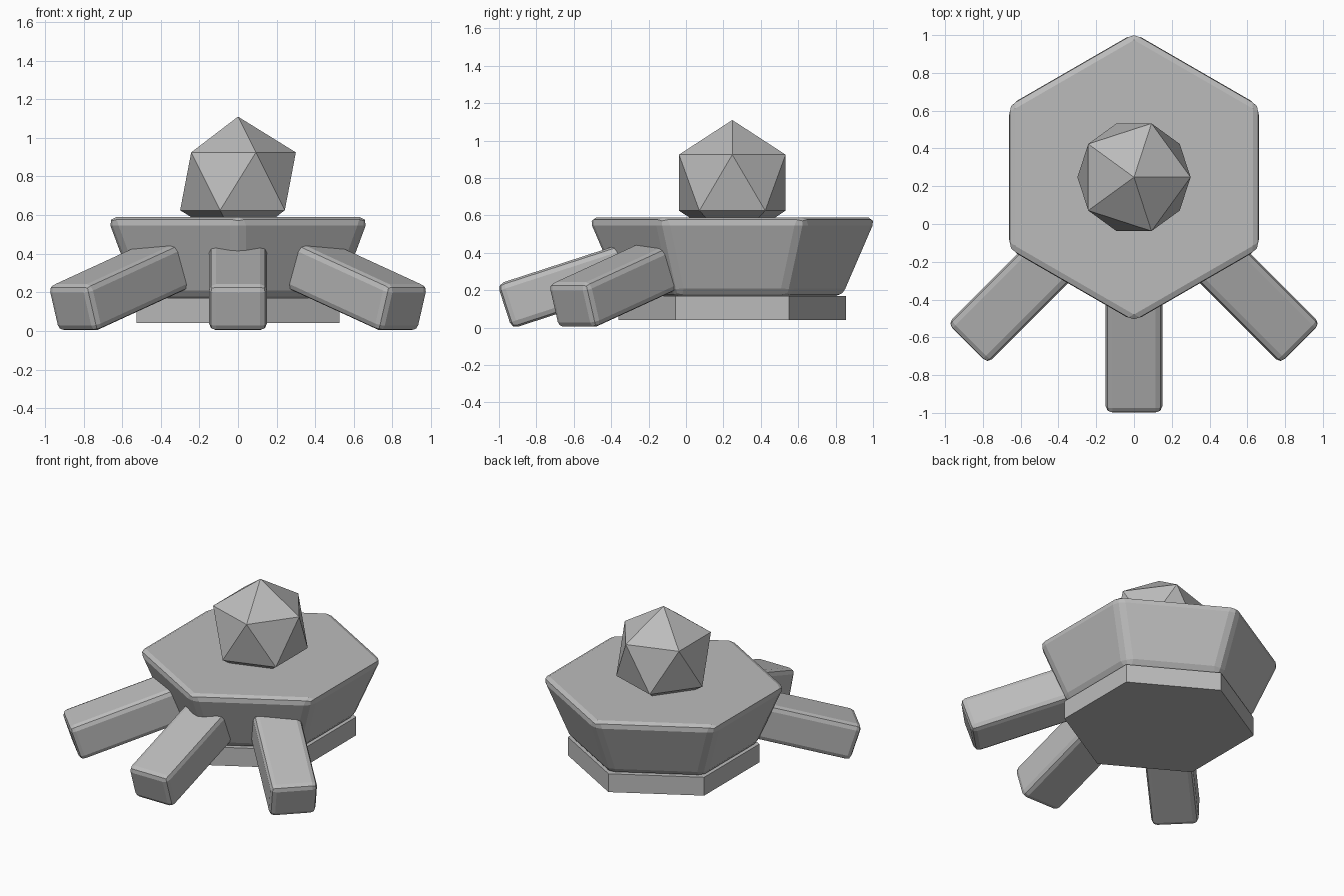
import bpy
import bmesh
from math import pi, sin, cos, radians
from mathutils import Matrix, Vector

if "Cube" in bpy.data.objects:
    bpy.data.objects.remove(bpy.data.objects["Cube"], do_unlink=True)

CENTRE_Y = 0.2475

grey = bpy.data.materials.new("stone_grey")
grey.use_nodes = True
colour = (0.5, 0.5, 0.5, 1.0)
grey.diffuse_color = colour
grey.node_tree.nodes["Principled BSDF"].inputs["Base Color"].default_value = colour


def finish(name, bm, bevel=0.0):
    """Turn a bmesh into a flat-shaded object, optionally with bevelled edges."""
    bmesh.ops.recalc_face_normals(bm, faces=bm.faces)
    mesh = bpy.data.meshes.new(name)
    bm.to_mesh(mesh)
    bm.free()
    mesh.materials.append(grey)
    obj = bpy.data.objects.new(name, mesh)
    bpy.context.scene.collection.objects.link(obj)
    if bevel:
        mod = obj.modifiers.new("soft_edges", 'BEVEL')
        mod.width = bevel
        mod.segments = 2
        mod.limit_method = 'NONE'
    return obj


def hexagon_prism(name, z_low, r_low, z_high, r_high, bevel=0.0):
    """Six-sided prism with a corner pointing to the front and back."""
    bm = bmesh.new()
    rings = []
    for z, r in ((z_low, r_low), (z_high, r_high)):
        angles = [pi / 2 + i * pi / 3 for i in range(6)]
        rings.append([bm.verts.new((r * cos(a), CENTRE_Y + r * sin(a), z)) for a in angles])
    low, high = rings
    bm.faces.new(low)
    bm.faces.new(high)
    for i in range(6):
        j = (i + 1) % 6
        bm.faces.new((low[i], low[j], high[j], high[i]))
    return finish(name, bm, bevel)


def leg(name, turn):
    """Bevelled box sloping down and outwards from the body."""
    length, width, height = 0.8, 0.30, 0.25
    bm = bmesh.new()
    bmesh.ops.create_cube(bm, size=1.0)
    # put the outer top edge at the origin, then tilt and swing into place
    place = (Matrix.Translation((0, CENTRE_Y, 0))
             @ Matrix.Rotation(turn, 4, 'Z')
             @ Matrix.Translation((0, -1.256, 0.232))
             @ Matrix.Rotation(radians(-18), 4, 'X').inverted()
             @ Matrix.Translation((0, length / 2, -height / 2))
             @ Matrix.Diagonal((width, length, height, 1)))
    bmesh.ops.transform(bm, matrix=place, verts=bm.verts)
    return finish(name, bm, 0.035)


# Base plate and flared body
hexagon_prism("base_plate", 0.042, 0.608, 0.17, 0.608)
hexagon_prism("body", 0.165, 0.60, 0.59, 0.782, bevel=0.048)

# Three legs fanned across the front
for leg_name, degrees in (("right_leg", -45), ("middle_leg", 0), ("left_leg", 45)):
    leg(leg_name, radians(degrees))

# Faceted gem on top
gem = bmesh.new()
bmesh.ops.create_icosphere(gem, subdivisions=1, radius=0.335,
                           matrix=Matrix.Translation((0, CENTRE_Y, 0.775)))
finish("gem", gem)
